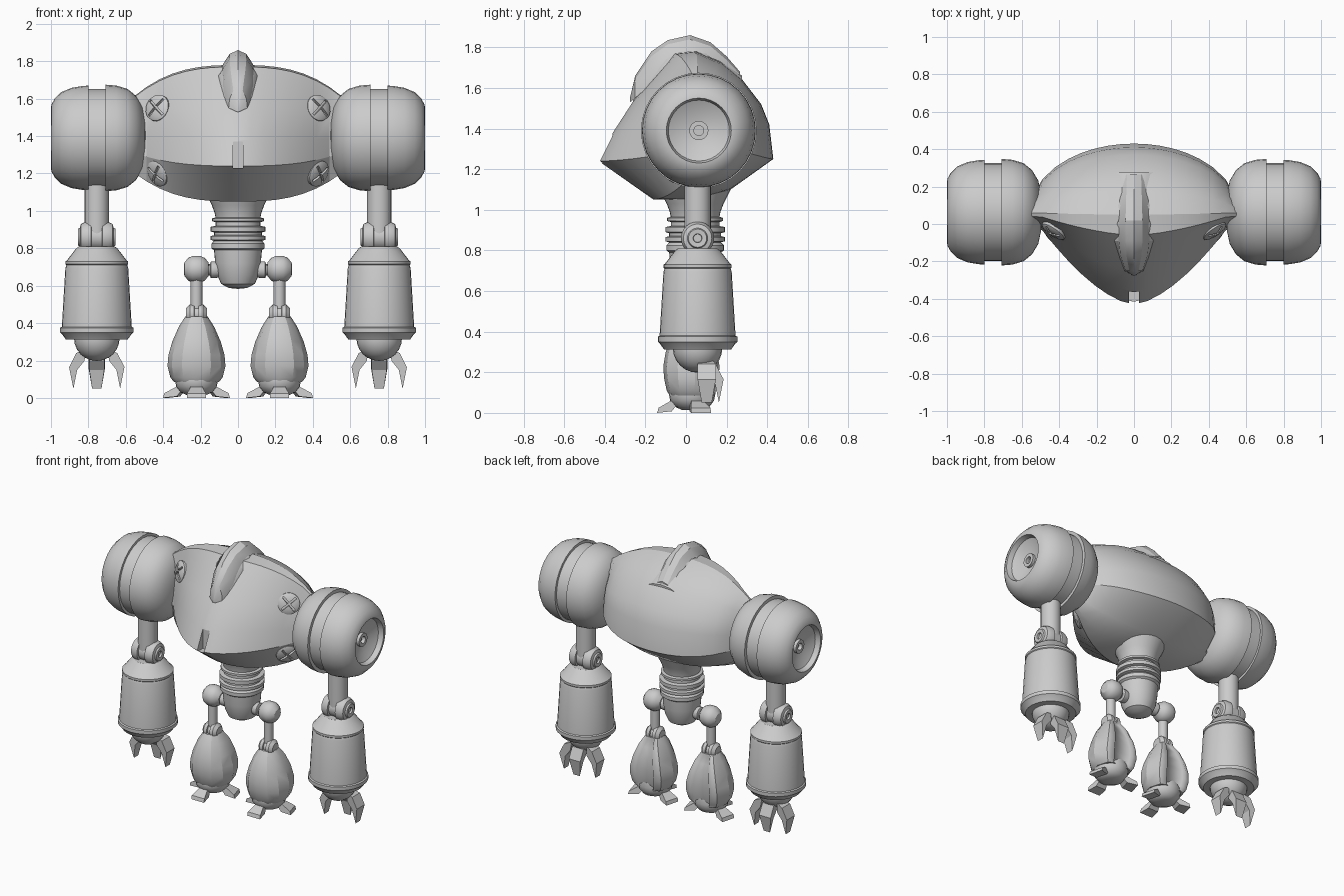
import bpy, bmesh
from math import sin, cos, pi, radians
from mathutils import Vector, Matrix
from mathutils.bvhtree import BVHTree

if "Cube" in bpy.data.objects:
    bpy.data.objects.remove(bpy.data.objects["Cube"])


def make(name, verts, faces, mirror=False, angle=30):
    me = bpy.data.meshes.new(name)
    me.from_pydata([tuple(v) for v in verts], [], faces)
    bm = bmesh.new()
    bm.from_mesh(me)
    bmesh.ops.remove_doubles(bm, verts=bm.verts, dist=1e-5)
    bmesh.ops.recalc_face_normals(bm, faces=bm.faces)
    bm.to_mesh(me)
    bm.free()
    ob = bpy.data.objects.new(name, me)
    bpy.context.collection.objects.link(ob)
    bpy.ops.object.select_all(action='DESELECT')
    bpy.context.view_layer.objects.active = ob
    ob.select_set(True)
    if angle:
        bpy.ops.object.shade_smooth_by_angle(angle=radians(angle))
    if mirror:
        ob.modifiers.new("mirror", 'MIRROR')
    return ob


def loft(name, rings, **kw):
    n = len(rings[0])
    verts = [v for r in rings for v in r]
    faces = [(i * n + j, i * n + (j + 1) % n, (i + 1) * n + (j + 1) % n, (i + 1) * n + j)
             for i in range(len(rings) - 1) for j in range(n)]
    faces += [tuple(range(n)), tuple(range(len(verts) - n, len(verts)))]
    return make(name, verts, faces, **kw)


def lathe(name, profile, mat, seg=32, **kw):
    """profile of (radius, height) revolved about local z, placed by mat"""
    rings = [[mat @ Vector((max(r, 1e-4) * cos(2 * pi * k / seg), max(r, 1e-4) * sin(2 * pi * k / seg), h))
              for k in range(seg)] for r, h in profile]
    return loft(name, rings, **kw)


def fin(name, outline, mat, **kw):
    """outline of (out, z, half width): a flat tapered plate pointing along local x"""
    rings = [[mat @ Vector((o, s * w, z)) for o, z, w in outline] for s in (-1, 1)]
    return loft(name, rings, angle=0, **kw)


def box(name, size, mat):
    bm = bmesh.new()
    bmesh.ops.create_cube(bm, size=1)
    v = [mat @ Vector([c * s for c, s in zip(p.co, size)]) for p in bm.verts]
    f = [tuple(p.index for p in q.verts) for q in bm.faces]
    bm.free()
    ob = make(name, v, f, angle=0)
    ob.hide_render = True
    ob.hide_viewport = True
    return ob


def cut(ob, cutter, first=False):
    m = ob.modifiers.new("cut", 'BOOLEAN')
    m.operation = 'DIFFERENCE'
    m.object = cutter
    ob.modifiers.move(len(ob.modifiers) - 1, 0)


T = Matrix.Translation
AXIS_X = Matrix.Rotation(pi / 2, 4, 'Y')

# Torso: side profile swept across x, shrinking towards the shoulders
side = [(-.43, 1.24), (-.36, 1.38), (-.25, 1.55), (-.06, 1.77), (.05, 1.78), (.17, 1.73), (.27, 1.65),
        (.37, 1.52), (.41, 1.42), (.43, 1.25), (.22, 1.1), (.05, 1.05), (-.16, 1.05)]
rings = []
for i in range(-8, 9):
    u = abs(i) / 8
    ring = []
    for y, z in side:
        fy = 1 - u ** 1.6 if y < .06 else (1 - u * u) ** .5
        fz = 1 - .45 * u ** 2.8
        ring.append((i / 8 * .56, .06 + (y - .06) * max(fy, .15), 1.4 + (z - 1.4) * fz))
    rings.append(ring)
torso = loft("torso", rings, angle=20)
bm = bmesh.new()
bm.from_mesh(torso.data)
tree = BVHTree.FromBMesh(bm)
bm.free()
cut(torso, box("nose_slot_cutter", (.054, .16, .14), T((0, -.44, 1.30))))

# Screw heads seated on the torso front
for label, x, z in (("upper", .43, 1.55), ("lower", .43, 1.2)):
    hit, normal, _, _ = tree.ray_cast(Vector((x, -2, z)), Vector((0, 1, 0)))
    mat = T(hit) @ normal.to_track_quat('Z', 'Y').to_matrix().to_4x4()
    screw = lathe(label + "_screw", [(0, -.04), (.072, -.04), (.072, .006), (.06, .014), (.03, .02), (0, .022)],
                  mat, 20, mirror=True)
    for a in (40, 130):
        cut(screw, box(label + "_screw_cutter", (.12, .014, .03), mat @ T((0, 0, .018)) @ Matrix.Rotation(radians(a), 4, 'Z')))


# Head: arched crest following the top of the torso, with a wider collar
def crest(name, stations):
    shape = [(-1, 0), (-.9, .45), (-.5, .85), (0, 1), (.5, .85), (.9, .45), (1, 0)]
    return loft(name, [[(w * a, y, lo + (hi - lo) * b) for a, b in shape] for y, hi, w, lo in stations], angle=25)


crest("head_crest", [(-.275, 1.555, .006, 1.53), (-.25, 1.66, .05, 1.55), (-.17, 1.78, .08, 1.62),
                     (-.09, 1.835, .09, 1.70), (.02, 1.86, .09, 1.72), (.12, 1.825, .085, 1.70),
                     (.2, 1.755, .08, 1.64), (.265, 1.68, .075, 1.6)])
crest("head_collar", [(-.26, 1.58, .01, 1.5), (-.19, 1.70, .08, 1.55), (-.09, 1.80, .115, 1.66),
                      (.0, 1.815, .115, 1.72), (.1, 1.80, .11, 1.7), (.18, 1.74, .11, 1.64),
                      (.275, 1.66, .14, 1.6)])

# Waist: neck, rings and rounded pelvis
lathe("waist", [(0, 1.16), (.2, 1.16), (.175, 1.1), (.14, 1.03), (.125, .99), (.12, .965), (.138, .96), (.138, .945),
                (.12, .94), (.12, .92), (.147, .915), (.147, .89), (.128, .885), (.128, .87), (.147, .865),
                (.147, .845), (.128, .84), (.142, .825), (.142, .80), (.128, .79), (.122, .72), (.112, .66),
                (.09, .61), (.05, .588), (0, .583)], T((0, .045, 0)))

# Shoulders: banded barrels with a dished outer end
lathe("shoulder", [(0, .925), (.024, .925), (.024, .95), (.047, .95), (.047, .93), (.1, .94), (.15, .965),
                   (.16, 1.0), (.18, .997), (.21, .98), (.245, .945), (.268, .89), (.278, .83), (.28, .80),
                   (.262, .80), (.262, .708), (.285, .708), (.28, .65), (.262, .59), (.225, .545), (.17, .512),
                   (.1, .497), (0, .49)], T((0, .063, 1.39)) @ AXIS_X, mirror=True)

# Arms
ARM = T((.755, .057, 0))
lathe("upper_arm", [(0, 1.25), (.065, 1.25), (.065, .87), (0, .87)], ARM, 24, mirror=True)
half = [(.02, .085), (.022, .098), (.045, .1), (.05, .09), (.07, .085), (.082, .06), (.082, .03), (.068, .028)]
lathe("elbow", [(0, .085)] + half + [(r, -h) for r, h in half[::-1]] + [(0, -.085)],
      ARM @ T((0, 0, .86)) @ AXIS_X, 24, mirror=True)
lathe("forearm", [(0, .81), (.095, .81), (.11, .80), (.16, .735), (.168, .73), (.168, .715), (.163, .71), (.168, .695),
                  (.187, .38), (.196, .375), (.196, .35), (.185, .34), (.165, .312), (0, .312)], ARM, mirror=True)
lathe("wrist_ball", [(.122 * sin(pi * k / 12), .32 + .122 * cos(pi * k / 12)) for k in range(13)],
      ARM, 24, mirror=True)
claw = [(.06, .26, .03), (.11, .24, .045), (.148, .165, .045), (.125, .05, .025), (.105, .15, .04), (.065, .2, .04)]
for label, a, dy in (("outer", 0, .045), ("inner", 180, .045), ("back", 90, -.02)):
    fin(label + "_claw", claw, ARM @ T((0, dy, 0)) @ Matrix.Rotation(radians(a), 4, 'Z'), mirror=True)

# Hips and legs
LEG = T((.222, .03, 0))
lathe("hip_peg", [(0, .08), (.035, .08), (.045, .125), (.045, .145), (.03, .15), (.03, .2), (0, .2)],
      T((0, .04, .685)) @ AXIS_X, 20, mirror=True)
lathe("hip_ball", [(0, .068), (.035, .065), (.06, .045), (.072, .02), (.072, -.02), (.06, -.045), (.035, -.065), (0, -.068)],
      LEG @ T((0, .01, .688)) @ AXIS_X, 24, mirror=True)
lathe("thigh", [(0, .68), (.031, .68), (.031, .44), (0, .44)], LEG, 20, mirror=True)
lathe("knee", [(0, .055), (.035, .055), (.055, .035), (.055, .012), (.045, .01), (.045, -.01), (.055, -.012),
               (.055, -.035), (.035, -.055), (0, -.055)], LEG @ T((0, 0, .445)) @ AXIS_X, 20, mirror=True)

# Shin armour: rounded front, flat recessed back panel
sec = [(-.5, .95), (-.8, .8), (-1, .1), (-.85, -.5), (-.5, -.88), (0, -1), (.5, -.88), (.85, -.5), (1, .1), (.8, .8), (.5, .95)]
levels = [(.435, .06, .06), (.38, .095, .1), (.3, .13, .13), (.23, .15, .142), (.17, .155, .138), (.11, .14, .125), (.085, .12, .11)]
shin = loft("shin_armour", [[LEG @ Vector((hx * a, hy * b, z)) for a, b in sec] for z, hx, hy in levels],
            mirror=True, angle=28)
bm = bmesh.new()
bm.from_mesh(shin.data)
bm.normal_update()
back = [f for f in bm.faces if f.normal.y > .75 and abs(f.calc_center_median().x - .222) < .02]
bmesh.ops.inset_region(bm, faces=back, thickness=.012, depth=-.015)
bm.to_mesh(shin.data)
bm.free()

# Feet
lathe("foot_ball", [(0, .015), (.05, .015), (.085, .03), (.108, .06), (.115, .095), (.11, .13), (0, .15)],
      LEG, 24, mirror=True)
toe = [(.07, .045, .03), (.1, .062, .03), (.165, .025, .05), (.172, 0, .05), (.1, .008, .04)]
for label, a in (("front", -90), ("outer", 15), ("inner", 165)):
    fin(label + "_toe", toe, LEG @ Matrix.Rotation(radians(a), 4, 'Z'), mirror=True)
